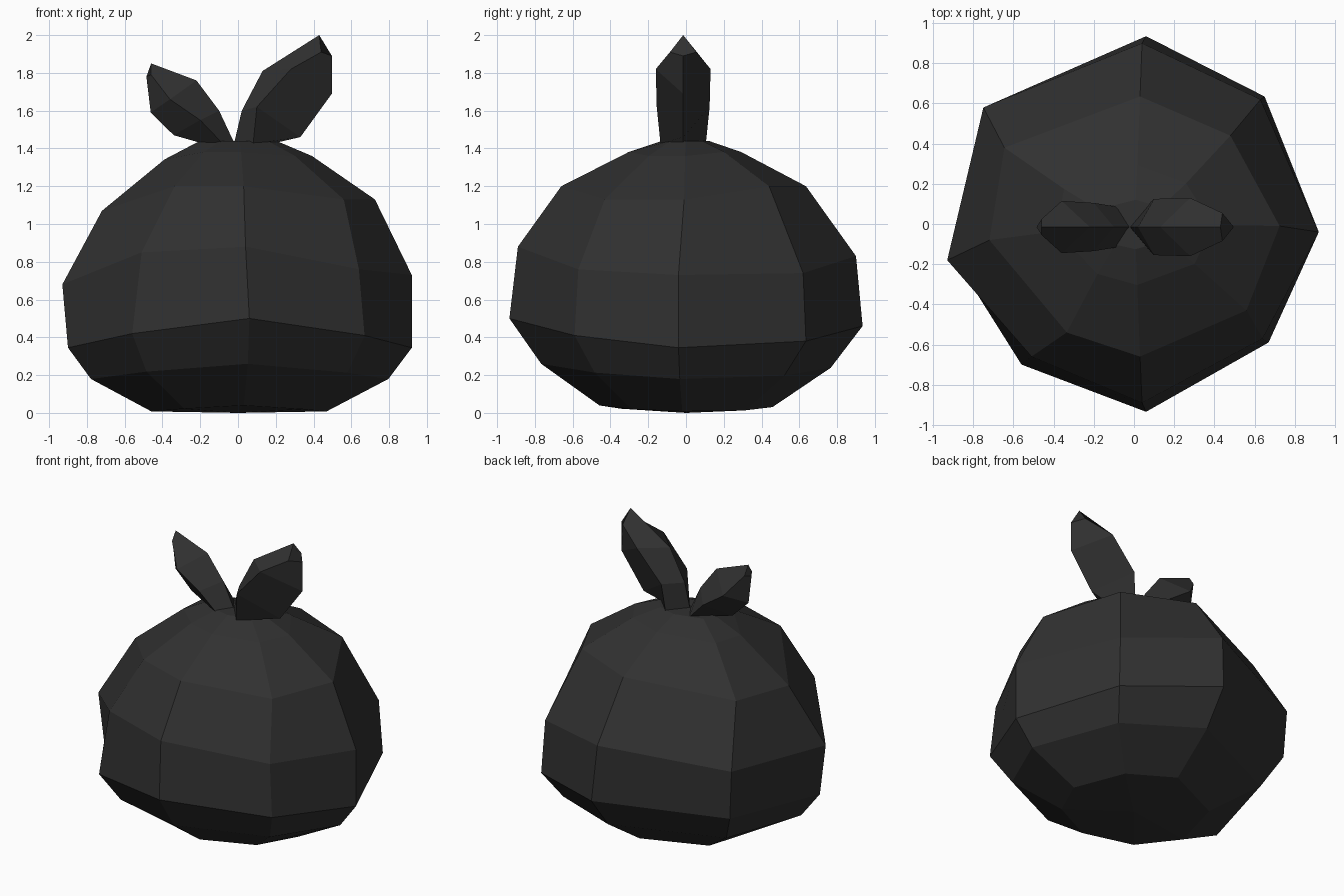
import bpy, bmesh

if "Cube" in bpy.data.objects:
    bpy.data.objects.remove(bpy.data.objects["Cube"])

mat = bpy.data.materials.new("charcoal black")
mat.diffuse_color = (0.03, 0.03, 0.03, 1)
mat.use_nodes = True
mat.node_tree.nodes["Principled BSDF"].inputs["Base Color"].default_value = mat.diffuse_color


def loft(name, rings, start=None, end=None):
    """Skin closed rings of points, capping with a face or a centre point."""
    bm = bmesh.new()
    vs = [[bm.verts.new(p) for p in r] for r in rings]
    n = len(vs[0])
    for a, b in zip(vs, vs[1:]):
        for i in range(n):
            j = (i + 1) % n
            bm.faces.new((a[i], a[j], b[j], b[i]))
    for ring, tip in ((vs[0], start), (vs[-1], end)):
        if tip is None:
            bm.faces.new(ring)
        else:
            c = bm.verts.new(tip)
            for i in range(n):
                bm.faces.new((ring[i], ring[(i + 1) % n], c))
    bmesh.ops.recalc_face_normals(bm, faces=bm.faces)
    me = bpy.data.meshes.new(name)
    bm.to_mesh(me)
    bm.free()
    me.materials.append(mat)
    ob = bpy.data.objects.new(name, me)
    bpy.context.collection.objects.link(ob)
    return ob


# Body: uneven eight-sided rings, counter-clockwise from the right
wide = [(.92, -.04, .345), (.65, .635, .38), (.06, .935, .46), (-.73, .57, .41),
        (-.90, -.16, .345), (-.56, -.70, .42), (.06, -.935, .50), (.67, -.59, .41)]
upper = [(.92, -.04, .73), (.63, .62, .74), (.04, .90, .83), (-.75, .58, .74),
         (-.93, -.18, .68), (-.51, -.66, .85), (.04, -.89, .88), (.64, -.57, .76)]
shoulder = [(.725, -.01, 1.13), (.48, .44, 1.2), (.03, .635, 1.2), (-.645, .38, 1.12),
            (-.72, -.08, 1.07), (-.335, -.54, 1.2), (.03, -.66, 1.2), (.56, -.43, 1.13)]
base = [(x * .51, y * .49, max(.008, (z - .32) * .22)) for x, y, z in wide]
low = [(x * .865, y * .82, z * .52) for x, y, z in wide]
neck = [(x * .54, y * .46, 1.36 + (z - 1.13) * .3) for x, y, z in shoulder]
crown = [(x * .28, y * .19, 1.44) for x, y, z in shoulder]
loft("body", [base, low, wide, upper, shoulder, neck, crown], start=(0, 0, 0))


# Leaves: each section is (inner edge x, z, side ridge x, z, half width, outer edge x, z)
def leaf(name, sections):
    c = -.015
    loft(name, [[(tx, c, tz), (mx, c - w, mz), (bx, c, bz), (mx, c + w, mz)]
                for tx, tz, mx, mz, w, bx, bz in sections])


leaf("right_leaf", [(-.02, 1.43, .08, 1.425, .12, .2, 1.43),
                    (.02, 1.60, .10, 1.62, .14, .33, 1.46),
                    (.13, 1.81, .28, 1.82, .145, .497, 1.69),
                    (.43, 2.0, .44, 1.91, .07, .497, 1.89)])
leaf("left_leaf", [(-.02, 1.43, -.08, 1.425, .10, -.2, 1.43),
                   (-.10, 1.60, -.20, 1.55, .12, -.34, 1.47),
                   (-.22, 1.76, -.36, 1.66, .13, -.462, 1.59),
                   (-.46, 1.85, -.46, 1.79, .04, -.485, 1.78)])
